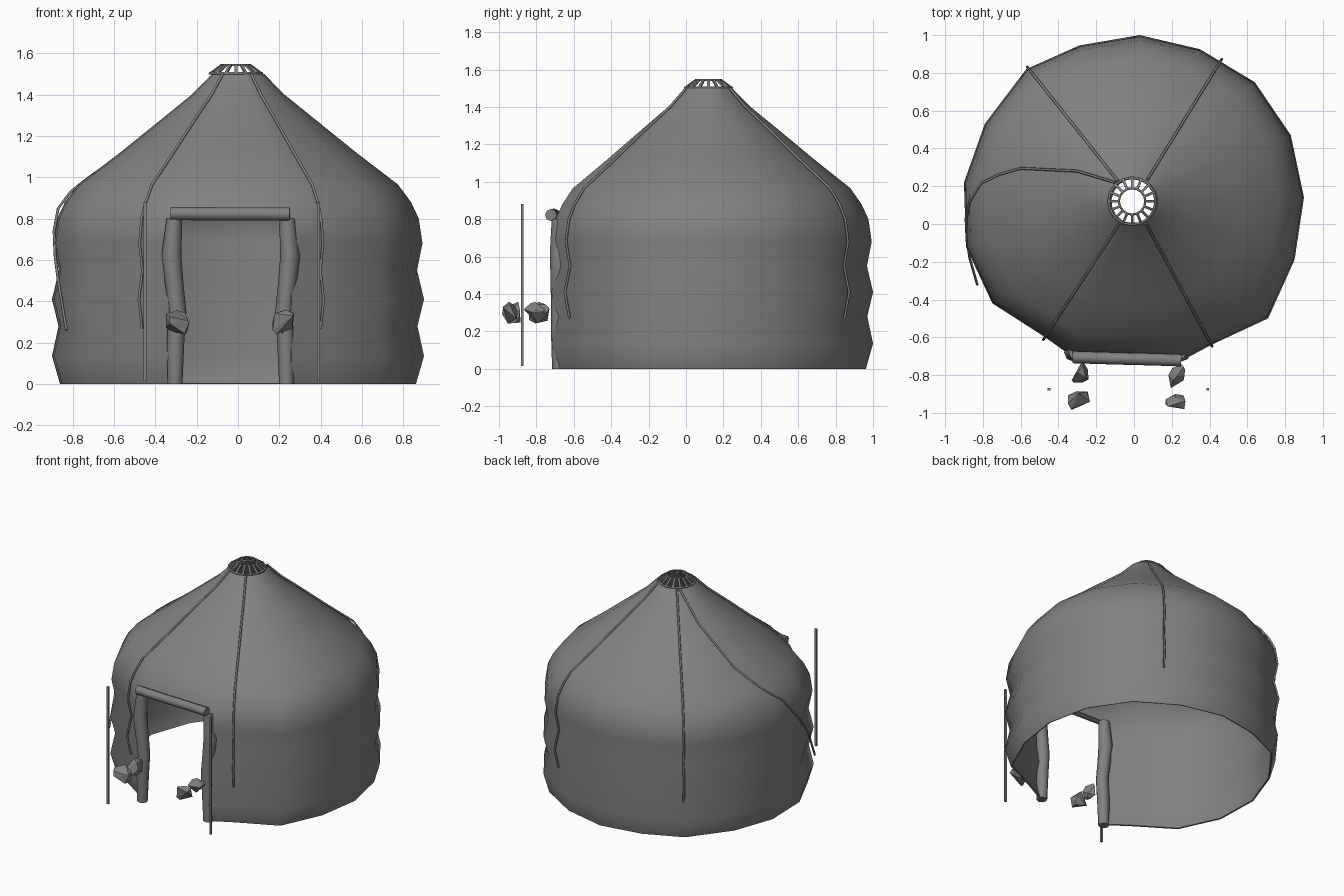
import bpy, bmesh, math, random
from mathutils import Vector, Matrix

if "Cube" in bpy.data.objects:
    bpy.data.objects.remove(bpy.data.objects["Cube"])

random.seed(4)
C = Vector((0, 0.12))
# footprint, from the right side of the doorway round the back to the left side
PLAN = [(.26, -.72), (.41, -.64), (.71, -.50), (.85, -.19), (.9, .14), (.83, .47), (.64, .75),
        (.35, .925), (.03, 1.0), (-.29, .945), (-.57, .82), (-.79, .53), (-.9, .22),
        (-.89, -.12), (-.75, -.42), (-.47, -.60), (-.33, -.70)]
WALL = [(0, .957), (.135, 1), (.28, .965), (.41, 1), (.55, .963), (.68, .992), (.8, .972)]
ROOF = [(.88, .93), (.965, .86), (1.12, .635), (1.28, .415), (1.4, .25), (1.5, .14)]

grey = bpy.data.materials.new("dark_grey")
grey.diffuse_color = (.22, .22, .22, 1)
grey.use_nodes = True
grey.node_tree.nodes["Principled BSDF"].inputs["Base Color"].default_value = grey.diffuse_color


def add_mesh(name, bm, smooth=True):
    bmesh.ops.recalc_face_normals(bm, faces=bm.faces)
    me = bpy.data.meshes.new(name)
    bm.to_mesh(me)
    bm.free()
    for p in me.polygons:
        p.use_smooth = smooth
    me.materials.append(grey)
    ob = bpy.data.objects.new(name, me)
    bpy.context.collection.objects.link(ob)
    return ob


def loft(name, rings, gap_rows=0, caps=False):
    """Skin the rings; the first gap_rows bands stay open between last and first point."""
    bm = bmesh.new()
    rows = [[bm.verts.new(p) for p in r] for r in rings]
    n = len(rows[0])
    for k, (a, b) in enumerate(zip(rows, rows[1:])):
        for i in range(n - 1 if k < gap_rows else n):
            j = (i + 1) % n
            bm.faces.new((a[i], a[j], b[j], b[i]))
    if caps:
        bm.faces.new(rows[0])
        bm.faces.new(rows[-1])
    return add_mesh(name, bm)


def on_cloth(p, z, f, out=0):
    # the footprint rounds out to a circle towards the crown
    k = max(0, min(1, (z - .9) / .45))
    d = Vector(p) - C
    q = C + d.lerp(d.normalized() * .9, k) * f + d.normalized() * out
    return (q.x, q.y, z)


def smooth_by_angle(ob, angle):
    bpy.ops.object.select_all(action='DESELECT')
    ob.select_set(True)
    bpy.context.view_layer.objects.active = ob
    for m in list(ob.modifiers):
        bpy.ops.object.modifier_apply(modifier=m.name)
    bpy.ops.object.shade_smooth_by_angle(angle=math.radians(angle))


def path(name, pts, radius, cyclic=False, res=1):
    cu = bpy.data.curves.new(name, 'CURVE')
    cu.dimensions = '3D'
    cu.bevel_depth = radius
    cu.bevel_resolution = res
    cu.use_fill_caps = True
    cu.materials.append(grey)
    sp = cu.splines.new('POLY')
    sp.points.add(len(pts) - 1)
    for s, p in zip(sp.points, pts):
        s.co = (*p, 1)
    sp.use_cyclic_u = cyclic
    ob = bpy.data.objects.new(name, cu)
    bpy.context.collection.objects.link(ob)
    return ob


# cloth shell: wall open at the door, roof closed above it
shell = loft("cloth_wall_and_roof", [[on_cloth(p, z, f) for p in PLAN] for z, f in WALL + ROOF], len(WALL) - 1)
mod = shell.modifiers.new("thickness", 'SOLIDIFY')
mod.thickness = .01
mod.offset = -1
smooth_by_angle(shell, 45)

# rolled cloth door jambs
JAMB = [(0, .235, .036), (.2, .232, .042), (.35, .222, .042), (.5, .24, .045), (.62, .252, .048), (.8, .238, .038)]
for side, cx, name in ((-1, -.07, "left"), (1, 0, "right")):
    rings = [[(cx + side * x + r * math.cos(a * math.pi / 4), -.68 + r * math.sin(a * math.pi / 4), z)
              for a in range(8)] for z, x, r in JAMB]
    smooth_by_angle(loft("door_jamb_" + name, rings, caps=True), 50)

# rolled door flap over the opening
path("rolled_flap", [(-.325, -.705, .825), (-.1, -.712, .823), (.1, -.717, .823), (.25, -.722, .822)], .032, res=2)

# ropes over the roof, following the cloth
OUTLINE = [(.27, .967)] + WALL[3:] + ROOF
for i, p in enumerate([(-.475, -.605), (.41, -.64), (.46, .865), (-.56, .825)]):
    path("rope_%d" % i, [on_cloth(p, z, f, .009) for z, f in OUTLINE], .007)
path("side_rope", [(-.1, .22, 1.5), (-.3, .28, 1.32), (-.6, .295, 1.085), (-.72, .26, 1.0), (-.81, .215, .93),
                   (-.87, .12, .85), (-.89, .03, .74), (-.885, -.08, .62), (-.87, -.18, .5), (-.83, -.32, .26)], .007)

# smoke-hole crown: two rings joined by slats
K = Vector((-.01, .12))


def circle(r, z, n=16):
    return [(K.x + r * math.cos(t * math.tau / n), K.y + r * math.sin(t * math.tau / n), z) for t in range(n)]


path("crown_inner_ring", circle(.07, 1.543), .006, True)
path("crown_outer_ring", circle(.125, 1.503), .007, True)
bm = bmesh.new()
slope = math.atan2(.04, .055)
for i in range(16):
    mat = (Matrix.Translation((K.x, K.y, 0)) @ Matrix.Rotation(i * math.tau / 16, 4, 'Z')
           @ Matrix.Translation((.0975, 0, 1.523)) @ Matrix.Rotation(slope, 4, 'Y')
           @ Matrix.Diagonal((.068, .014, .01, 1)))
    bmesh.ops.create_cube(bm, size=1, matrix=mat)
add_mesh("crown_slats", bm, False)

# two thin posts in front of the door
for name, x in (("post_left", -.45), ("post_right", .39)):
    bm = bmesh.new()
    bmesh.ops.create_cube(bm, size=1, matrix=Matrix.Translation((x, -.875, .447)) @ Matrix.Diagonal((.014, .012, .866, 1)))
    add_mesh(name, bm, False)

# angular stones: hulls of random points fitted to (x, y, z, width, depth, turn)
STONES = [(-.285, -.785, .30, .09, .11, 0), (-.295, -.925, .30, .12, .08, .4),
          (.225, -.805, .30, .085, .14, -.35), (.22, -.947, .30, .105, .09, .3)]
for i, (x, y, z, sx, sy, turn) in enumerate(STONES):
    bm = bmesh.new()
    for _ in range(13):
        bm.verts.new(Vector([random.gauss(0, 1) for _ in range(3)]).normalized())
    hull = bmesh.ops.convex_hull(bm, input=bm.verts)
    bmesh.ops.delete(bm, geom=[g for g in hull["geom_interior"] if isinstance(g, bmesh.types.BMVert)], context='VERTS')
    lo = Vector([min(v.co[k] for v in bm.verts) for k in range(3)])
    hi = Vector([max(v.co[k] for v in bm.verts) for k in range(3)])
    size = hi - lo
    bm.transform(Matrix.Translation((x, y, z)) @ Matrix.Rotation(turn, 4, 'Z')
                 @ Matrix.Diagonal((sx / size.x, sy / size.y, .115 / size.z, 1)) @ Matrix.Translation(-(lo + hi) / 2))
    add_mesh("stone_%d" % i, bm, False)
